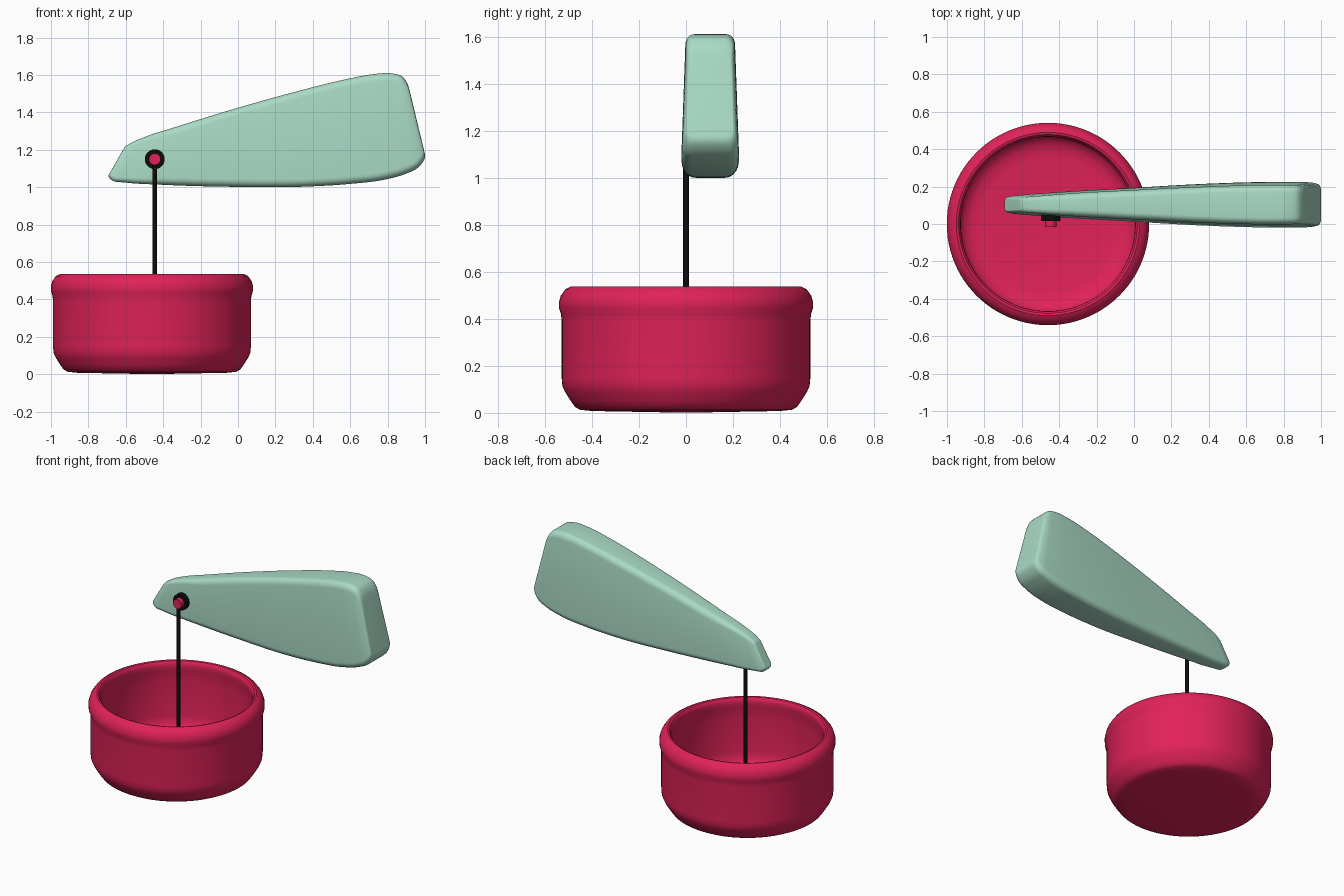
import bpy, bmesh
from math import pi, sin, cos
from mathutils import Vector

if "Cube" in bpy.data.objects:
    bpy.data.objects.remove(bpy.data.objects["Cube"])


def material(name, rgb):
    m = bpy.data.materials.new(name)
    m.diffuse_color = (*rgb, 1)
    m.use_nodes = True
    m.node_tree.nodes["Principled BSDF"].inputs["Base Color"].default_value = m.diffuse_color
    return m


RED = material("red", (0.75, 0.016, 0.10))
GREEN = material("mint", (0.40, 0.70, 0.56))
BLACK = material("black", (0.004, 0.004, 0.004))


def finish(name, bm, mat, angle=0.6):
    bmesh.ops.recalc_face_normals(bm, faces=bm.faces)
    me = bpy.data.meshes.new(name)
    bm.to_mesh(me)
    bm.free()
    me.materials.append(mat)
    ob = bpy.data.objects.new(name, me)
    bpy.context.collection.objects.link(ob)
    bpy.ops.object.select_all(action='DESELECT')
    ob.select_set(True)
    bpy.context.view_layer.objects.active = ob
    bpy.ops.object.shade_smooth_by_angle(angle=angle)
    return ob


def spline(pts, steps):
    """Smooth curve through points, with chord-length spacing."""
    pts = [Vector(p) for p in pts]
    t = [0.0]
    for a, b in zip(pts, pts[1:]):
        t.append(t[-1] + (b - a).length)
    n = len(pts)
    d = [(pts[i + 1] - pts[i]) / (t[i + 1] - t[i]) for i in range(n - 1)]
    tan = [d[0]]
    for i in range(1, n - 1):
        h0, h1 = t[i] - t[i - 1], t[i + 1] - t[i]
        tan.append((d[i - 1] * h1 + d[i] * h0) / (h0 + h1))
    tan.append(d[-1])
    out = []
    for i in range(n - 1):
        h = t[i + 1] - t[i]
        for k in range(steps):
            u = k / steps
            out.append(pts[i] * (2*u**3 - 3*u**2 + 1) + tan[i] * h * (u**3 - 2*u**2 + u)
                       + pts[i + 1] * (3*u**2 - 2*u**3) + tan[i + 1] * h * (u**3 - u**2))
    return out + [pts[-1]]


def loft(bm, rings, closed=False):
    rows = [[bm.verts.new(p) for p in r] for r in rings]
    n = len(rows[0])
    pairs = list(zip(rows, rows[1:])) + ([(rows[-1], rows[0])] if closed else [])
    for a, b in pairs:
        for i in range(n):
            j = (i + 1) % n
            bm.faces.new((a[i], a[j], b[j], b[i]))
    if not closed:
        bm.faces.new(rows[0])
        bm.faces.new(rows[-1])


def turned(name, profile, centre, mat, axis='Z', closed=False, sides=64):
    """Revolve (radius, height) points; axis Y turns the height along y."""
    rings = []
    for r, h in profile:
        ring = []
        for i in range(sides):
            a = 2 * pi * i / sides
            c, s = r * cos(a), r * sin(a)
            ring.append(Vector(centre) + Vector((c, s, h) if axis == 'Z' else (c, h, s)))
        rings.append(ring)
    bm = bmesh.new()
    loft(bm, rings, closed)
    return finish(name, bm, mat)


# Bowl with rounded lip and hollow inside
bowl = [(0.02, 0.001), (0.40, 0.008), (0.45, 0.013), (0.472, 0.025), (0.49, 0.05),
        (0.515, 0.09), (0.526, 0.115), (0.529, 0.15), (0.529, 0.395), (0.532, 0.42),
        (0.540, 0.445), (0.541, 0.47), (0.533, 0.498), (0.514, 0.525), (0.49, 0.537),
        (0.478, 0.534), (0.469, 0.522), (0.466, 0.505), (0.468, 0.48), (0.475, 0.44),
        (0.477, 0.40), (0.477, 0.16), (0.470, 0.12), (0.45, 0.09), (0.41, 0.07),
        (0.36, 0.062), (0.02, 0.06)]
turned("bowl", bowl, (-0.46, 0, 0), RED, sides=96)

# Hanging rod, eyelet and pin
turned("rod", [(0.0125, 0.06), (0.0125, 1.115)], (-0.445, 0, 0), BLACK, sides=24)
eyelet = [(0.053, 0.016), (0.053, 0.06), (0.031, 0.06), (0.031, 0.016)]
turned("eyelet", eyelet, (-0.445, 0, 1.15), BLACK, 'Y', True, 48)
turned("pin", [(0.031, -0.015), (0.031, 0.08)], (-0.445, 0, 1.15), RED, 'Y', sides=32)

# Tapered arm: each station is bottom x, z, top x, z and half width
stations = [
    (-0.683, 1.080, -0.617, 1.197), (-0.692, 1.060, -0.605, 1.215),
    (-0.675, 1.038, -0.575, 1.235), (-0.600, 1.025, -0.500, 1.268),
    (-0.400, 1.013, -0.350, 1.317), (0.000, 1.002, 0.000, 1.425),
    (0.350, 1.003, 0.350, 1.522), (0.600, 1.018, 0.570, 1.576),
    (0.780, 1.040, 0.720, 1.604), (0.900, 1.073, 0.820, 1.609),
    (0.965, 1.107, 0.875, 1.594), (1.000, 1.160, 0.905, 1.556),
    (0.994, 1.200, 0.916, 1.525)]
widths = [0.022, 0.036, 0.045, 0.054, 0.069, 0.092, 0.112, 0.121, 0.124, 0.123,
          0.119, 0.106, 0.085]
rings = []
for bx, bz, tx, tz, w in spline([s + (w,) for s, w in zip(stations, widths)], 5):
    low, high = Vector((bx, 0.103, bz)), Vector((tx, 0.103, tz))
    length = (high - low).length
    up = (high - low) / length
    r = min(0.042, 0.55 * w)
    ring = []
    for q, (sy, sz) in enumerate([(1, 1), (-1, 1), (-1, -1), (1, -1)]):
        for k in range(7):
            a = (q + k / 6) * pi / 2
            y = sy * (w - r) + r * cos(a)
            z = length / 2 + sz * (length / 2 - r) + r * sin(a)
            y *= 1 - 0.16 * z / length
            ring.append(low + up * z + Vector((0, y, 0)))
    rings.append(ring)
bm = bmesh.new()
loft(bm, rings)
finish("arm", bm, GREEN, 0.9)
